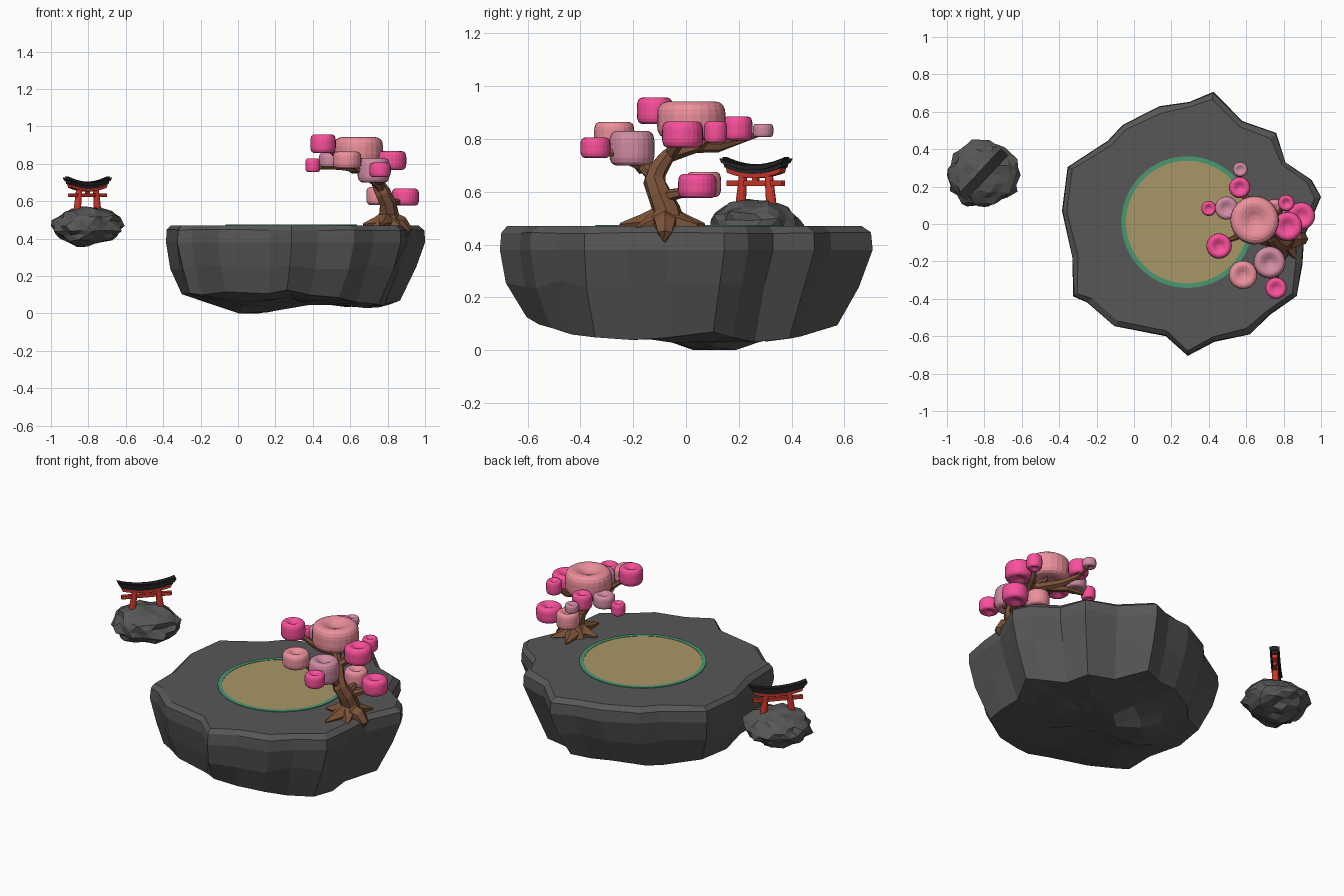
import bpy, bmesh, math, random
from mathutils import Vector, Matrix, noise

if "Cube" in bpy.data.objects:
    bpy.data.objects.remove(bpy.data.objects["Cube"])

random.seed(4)

def mat(name, r, g, b):
    m = bpy.data.materials.new(name)
    m.diffuse_color = (r, g, b, 1)
    m.use_nodes = True
    m.node_tree.nodes["Principled BSDF"].inputs["Base Color"].default_value = m.diffuse_color
    return m

ROCK = mat("rock", .095, .095, .095)
SAND = mat("sand", .39, .31, .135)
GREEN = mat("green", .07, .31, .17)
BARK = mat("bark", .2, .085, .04)
RED = mat("red", .62, .04, .025)
BLACK = mat("black", .02, .02, .022)
PINK = mat("pink", .84, .28, .33)
HOT = mat("hot_pink", .95, .08, .33)
MAUVE = mat("mauve", .64, .26, .37)

def finish(name, bm, m):
    bmesh.ops.recalc_face_normals(bm, faces=bm.faces)
    me = bpy.data.meshes.new(name)
    bm.to_mesh(me)
    bm.free()
    me.materials.append(m)
    ob = bpy.data.objects.new(name, me)
    bpy.context.collection.objects.link(ob)
    return ob

def loft(bm, rings):
    """Skin a list of equal-length closed rings; cap open ends."""
    vs = [[bm.verts.new(p) for p in r] for r in rings]
    n = len(vs[0])
    for a, b in zip(vs, vs[1:]):
        for i in range(n):
            j = (i + 1) % n
            bm.faces.new((a[i], a[j], b[j], b[i]))
    bm.faces.new(vs[0])
    bm.faces.new(vs[-1])

def circle(c, r, n):
    return [(c[0] + r * math.cos(2 * math.pi * i / n),
             c[1] + r * math.sin(2 * math.pi * i / n), c[2]) for i in range(n)]

def tube(bm, pts, radii, n=6):
    pts = [Vector(p) for p in pts]
    rings = []
    for i, p in enumerate(pts):
        d = (pts[min(i + 1, len(pts) - 1)] - pts[max(i - 1, 0)]).normalized()
        q = Vector((0, 0, 1)).rotation_difference(d)
        rings.append([p + q @ Vector(v) for v in circle((0, 0, 0), radii[i], n)])
    loft(bm, rings)

# --- main island: craggy outline lofted down to an uneven underside
OUT = [(.425, .707), (.58, .55), (.76, .487), (.81, .33), (.95, .235), (1.0, .145),
       (.91, -.07), (.90, -.22), (.87, -.385), (.725, -.487), (.62, -.59), (.43, -.63),
       (.287, -.705), (.17, -.60), (-.105, -.546), (-.25, -.42), (-.325, -.387),
       (-.33, -.177), (-.385, .07), (-.355, .305), (-.14, .445), (-.06, .53),
       (.136, .63), (.297, .653)]
CX, CY = .29, 0
BELLY = [(-.5, .12), (-.33, .10), (.05, .05), (.3, .06), (.73, .02), (.9, .08), (1.1, .12)]

def belly(x, y):
    for (x0, z0), (x1, z1) in zip(BELLY, BELLY[1:]):
        if x <= x1:
            z = z0 + (z1 - z0) * (x - x0) / (x1 - x0)
            break
    # one low knob under the left half
    knob = .09 * math.exp(-((x - .05) ** 2 + (y - .12) ** 2) / .025)
    return max(0, z + .15 * (y - .05) ** 2 - knob + random.uniform(-.012, .012))

def island_ring(s, z=None, jit=0, dx=0, dy=0):
    ring = []
    for x, y in OUT:
        k = s + random.uniform(-jit, jit)
        px, py = CX + dx + (x - CX) * k, CY + dy + (y - CY) * k
        ring.append((px, py, z + random.uniform(-jit, jit) if z else belly(px, py)))
    return ring

bm = bmesh.new()
top = [(x, y, .470) for x, y, z in island_ring(.95, .47, .015)]
loft(bm, [top, island_ring(.995, .445, .004), island_ring(1, .38),
          island_ring(.94, .25, .015, -.01, -.01), island_ring(.84, None, .015, -.025, -.02),
          island_ring(.63, None, .03), island_ring(.42), island_ring(.2)])
finish("main_island", bm, ROCK)

# --- round sand court with green rim
DC = (.285, .01)
bm = bmesh.new()
loft(bm, [circle((*DC, .46), .332, 64), circle((*DC, .472), .332, 64)])
finish("sand_court", bm, SAND)
bm = bmesh.new()
rings = [circle((*DC, z), r, 64) for r, z in ((.328, .465), (.328, .474), (.352, .474), (.352, .465))]
v = [[bm.verts.new(p) for p in r] for r in rings]
for k in range(4):
    for i in range(64):
        a, b, j = v[k], v[(k + 1) % 4], (i + 1) % 64
        bm.faces.new((a[i], a[j], b[j], b[i]))
finish("court_rim", bm, GREEN)

# --- small floating rock, lumpier on its upper side
bm = bmesh.new()
bmesh.ops.create_icosphere(bm, subdivisions=3, radius=1)
for vert in bm.verts:
    p = vert.co.copy()
    k = .98 + .12 * noise.noise(p * 1.6 + Vector((3, 1, 7))) + .2 * noise.noise(p * 3.7)
    if p.z > 0:
        k += .09 * noise.noise(p * 8)
    vert.co = Vector((-.804 + p.x * .19 * k, .262 + p.y * .182 * k, .468 + p.z * .103 * k))
    vert.co.x = max(vert.co.x, -1)
finish("small_island", bm, ROCK)

# --- gate, built along local x then turned diagonally on the small rock
GATE = Matrix.Translation((-.805, .265, 0)) @ Matrix.Rotation(math.radians(47), 4, 'Z')

def gate_beam(name, half, width, z, h, rise, m, flare=0):
    bm = bmesh.new()
    rings = []
    for i in range(13):
        t = -1 + i / 6
        zz, hw = z + rise * t * t, width / 2
        x0, x1 = t * half, t * (half + flare)
        rings.append([(x0, -hw, zz), (x0, hw, zz), (x1, hw, zz + h), (x1, -hw, zz + h)])
    loft(bm, rings)
    finish(name, bm, m).matrix_world = GATE

gate_beam("gate_roof", .155, .054, .682, .017, .028, BLACK, .01)
gate_beam("gate_roof_ridge", .158, .026, .697, .007, .028, BLACK, .004)
gate_beam("gate_under_roof", .146, .038, .668, .018, .025, BLACK, .006)
gate_beam("gate_lintel", .136, .03, .652, .018, .02, RED, .006)
gate_beam("gate_tie_beam", .142, .02, .622, .02, 0, RED)
gate_beam("gate_centre_strut", .012, .016, .64, .02, 0, RED)
for s, side in ((-1, "left"), (1, "right")):
    bm = bmesh.new()
    tube(bm, [(s * .082, 0, .53), (s * .066, 0, .665)], (.021, .016), 12)
    finish("gate_post_" + side, bm, RED).matrix_world = GATE

# --- tree trunk, roots and branches
bm = bmesh.new()
tube(bm, [(.80, -.08, .44), (.80, -.08, .49), (.805, -.075, .535), (.80, -.10, .59),
          (.775, -.12, .64), (.755, -.11, .68), (.73, -.075, .73), (.69, -.03, .77), (.65, .02, .83)],
     (.10, .078, .054, .046, .043, .038, .03, .023, .015), 7)
finish("tree_trunk", bm, BARK)

bm = bmesh.new()
for tip in ((.67, -.10, .475), (.77, -.25, .475), (.76, .07, .475), (.88, .045, .472), (.87, -.19, .46)):
    t = Vector(tip)
    c = Vector((.80, -.08, .50))
    tube(bm, [c, c.lerp(t, .5) - Vector((0, 0, .008)), t], (.055, .036, .007), 5)
# root hanging over the cliff edge
tube(bm, [(.80, -.08, .49), (.875, -.08, .475), (.905, -.08, .44), (.905, -.08, .41)],
     (.06, .045, .03, .006), 6)
finish("tree_roots", bm, BARK)

bm = bmesh.new()
MID, TOP = (.72, -.06, .74), (.68, -.02, .775)
for pts in ([(.765, -.12, .655), (.75, -.18, .71), (.725, -.2, .76)],
            [(.755, -.16, .69), (.66, -.23, .76), (.58, -.265, .82)],
            [(.75, -.18, .71), (.76, -.26, .74), (.76, -.335, .767)],
            [TOP, (.57, -.06, .81), (.455, -.11, .90)],
            [MID, (.78, -.03, .78), (.825, -.01, .82)],
            [MID, (.77, .05, .77), (.81, .115, .826)],
            [TOP, (.61, .12, .77), (.565, .2, .795), (.565, .3, .825)],
            [TOP, (.54, .06, .785), (.40, .085, .78)],
            [(.80, -.09, .58), (.85, -.02, .595), (.895, .045, .62)],
            [(.80, -.09, .58), (.78, 0, .60), (.76, .075, .63)]):
    n = len(pts)
    tube(bm, pts, [.028 - .019 * i / (n - 1) for i in range(n)], 6)
finish("tree_branches", bm, BARK)

# --- blossom puffs: squarish rounded discs with a dimple at top and bottom
def puff(i, x, y, z, r, h, m):
    prof = [(.04, .33), (.22, .36), (.42, .44), (.58, .49), (.7, .5), (.82, .475),
            (.92, .41), (.98, .29), (1, .15), (1, 0)]
    prof += [(a, -b) for a, b in prof[-2::-1]]
    bm = bmesh.new()
    loft(bm, [circle((x, y, z + b * h), a * r, 24) for a, b in prof])
    finish("blossom_%02d" % i, bm, m)

PUFFS = [(.645, .02, .872, .13, .14, PINK), (.725, -.205, .765, .086, .13, MAUVE),
         (.583, -.272, .82, .076, .09, PINK), (.455, -.118, .907, .068, .10, HOT),
         (.76, -.343, .767, .057, .077, HOT), (.822, -.013, .817, .078, .10, HOT),
         (.895, .043, .622, .073, .092, HOT), (.752, .067, .628, .066, .095, PINK),
         (.814, .112, .826, .044, .08, HOT), (.565, .195, .84, .057, .09, HOT),
         (.568, .292, .832, .039, .05, MAUVE), (.495, .085, .82, .062, .075, MAUVE),
         (.40, .083, .792, .04, .072, HOT)]
for i, p in enumerate(PUFFS):
    puff(i, *p)
